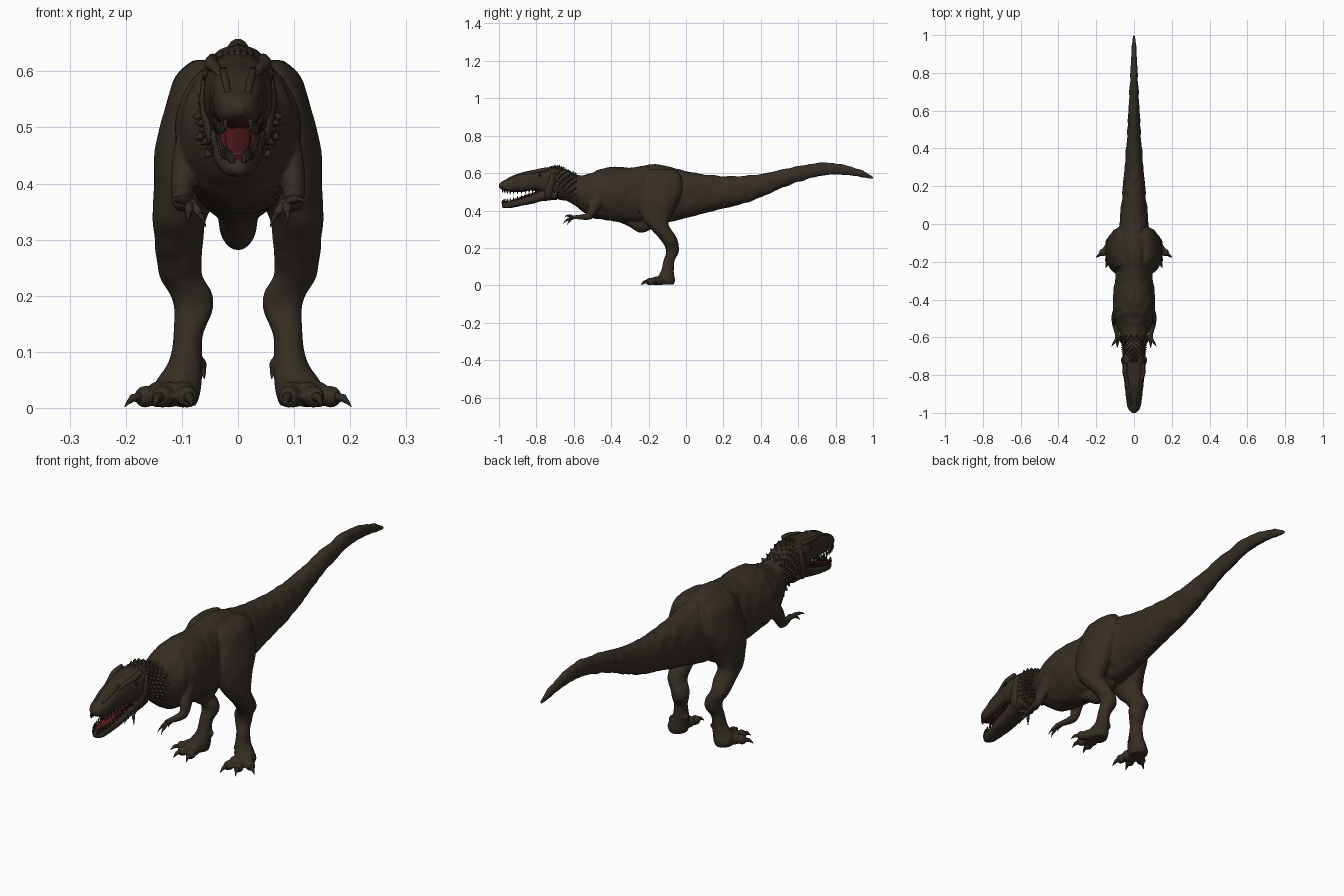
import bpy, bmesh, math
from mathutils import Vector, noise

if "Cube" in bpy.data.objects:
    bpy.data.objects.remove(bpy.data.objects["Cube"])


def material(name, rgb):
    m = bpy.data.materials.new(name)
    m.diffuse_color = (*rgb, 1)
    m.use_nodes = True
    m.node_tree.nodes["Principled BSDF"].inputs["Base Color"].default_value = m.diffuse_color
    return m


SKIN = material("dark brown skin", (0.036, 0.027, 0.017))
MOUTH = material("dark red mouth", (0.075, 0.010, 0.012))
CLAW = material("dark horn", (0.026, 0.020, 0.014))
EYE = material("black eye", (0.008, 0.006, 0.005))


def smooth_rows(rows, sub):
    """Catmull-Rom interpolation of tuples."""
    out = []
    for i in range(len(rows) - 1):
        p = [rows[max(i - 1, 0)], rows[i], rows[i + 1], rows[min(i + 2, len(rows) - 1)]]
        for k in range(sub):
            t = k / sub
            out.append(tuple(0.5 * (2 * b + (c - a) * t + (2 * a - 5 * b + 4 * c - d) * t * t
                                    + (3 * b - a - 3 * c + d) * t ** 3) for a, b, c, d in zip(*p)))
    return out + [tuple(rows[-1])]


def loft(bm, rows, mode="", n=20, sub=4, side=1, rough=0.0, power=1.0):
    """Skin rows (x, y, z, ru, rv). Mode Y: upright rings, Z: level rings, else rings across the path."""
    rows = smooth_rows(rows, sub)
    pts = [Vector(r[:3]) for r in rows]
    rings = []
    for i, r in enumerate(rows):
        if mode:
            u, v = Vector((1, 0, 0)), Vector((0, 0, 1) if mode == "Y" else (0, 1, 0))
        else:
            t = (pts[min(i + 1, len(pts) - 1)] - pts[max(i - 1, 0)]).normalized()
            ref = Vector((0, 1, 0)) if abs(t.x) > 0.8 else Vector((1, 0, 0))
            u = (ref - t * ref.dot(t)).normalized()
            v = t.cross(u)
        ring = []
        for k in range(n):
            a = math.tau * k / n
            c, s = math.cos(a), math.sin(a)
            c, s = math.copysign(abs(c) ** power, c), math.copysign(abs(s) ** power, s)
            d = u * c * max(r[3], 0.0005) + v * s * max(r[4], 0.0005)
            p = pts[i] + d
            if rough:
                p += d.normalized() * rough * noise.noise(Vector((abs(p.x) * 40, p.y * 28, p.z * 14)))
            ring.append(bm.verts.new((p.x * side, p.y, p.z)))
        rings.append(ring)
    faces = [bm.faces.new(rings[0]), bm.faces.new(rings[-1])]
    for a, b in zip(rings, rings[1:]):
        for k in range(n):
            faces.append(bm.faces.new((a[k], a[(k + 1) % n], b[(k + 1) % n], b[k])))
    bmesh.ops.recalc_face_normals(bm, faces=faces)
    return faces


def profile(rows):
    """(y, top, bottom, half width) -> loft rows."""
    return [(0, y, (t + b) / 2, w, (t - b) / 2) for y, t, b, w in rows]


def spike(bm, base, tip, r, side=1, droop=0.0):
    b, t = Vector(base), Vector(tip)
    m = b.lerp(t, 0.55) + Vector((0, 0, droop))
    loft(bm, [(*b, r, r), (*m, r * 0.65, r * 0.65), (*t, 0.0005, 0.0005)], n=8, sub=2, side=side)


def finish(name, bm, mats, fuse=0.0):
    me = bpy.data.meshes.new(name)
    bm.to_mesh(me)
    bm.free()
    for m in mats:
        me.materials.append(m)
    ob = bpy.data.objects.new(name, me)
    bpy.context.collection.objects.link(ob)
    for p in me.polygons:
        p.use_smooth = True
    if fuse:
        mod = ob.modifiers.new("fuse", "REMESH")
        mod.mode = "VOXEL"
        mod.voxel_size = fuse
        mod.use_smooth_shade = True
        sm = ob.modifiers.new("soften", "SMOOTH")
        sm.factor, sm.iterations = 0.5, 3
    return ob


# Body: tail, trunk and neck in one loft, fused with limbs
TRUNK = profile([
    (1.0, .58, .57, .004), (.97, .60, .572, .009), (.9, .63, .585, .014), (.8, .652, .592, .019),
    (.72, .656, .585, .023), (.6, .637, .553, .029), (.5, .615, .515, .034), (.4, .595, .47, .042),
    (.3, .585, .435, .05), (.2, .585, .41, .06), (.1, .593, .385, .068), (0, .61, .36, .078),
    (-.08, .632, .34, .085), (-.16, .648, .335, .09), (-.22, .642, .33, .092), (-.30, .630, .33, .1),
    (-.38, .633, .34, .11), (-.45, .625, .352, .11), (-.51, .602, .365, .1), (-.56, .587, .4, .082),
    (-.62, .602, .443, .06), (-.68, .633, .458, .053), (-.73, .625, .48, .045)])
body = bmesh.new()
loft(body, TRUNK, "Y", n=48, sub=8, rough=0.005)
# Belly keel between the legs
loft(body, profile([(-.36, .36, .34, .02), (-.30, .37, .312, .034), (-.25, .38, .282, .034),
                    (-.20, .38, .292, .032), (-.12, .38, .34, .02)]), "Y")

LEG = [(.05, -.13, .62, .03, .07), (.07, -.13, .59, .042, .1), (.082, -.135, .52, .052, .117),
       (.088, -.15, .45, .06, .111), (.094, -.16, .38, .057, .088), (.105, -.155, .33, .046, .062),
       (.105, -.125, .29, .043, .053), (.103, -.09, .24, .037, .044), (.083, -.075, .2, .038, .036),
       (.08, -.075, .17, .035, .033), (.09, -.092, .13, .026, .03), (.095, -.1, .08, .031, .034),
       (.105, -.105, .05, .04, .042), (.11, -.105, .025, .042, .046), (.11, -.105, .004, .035, .038)]
TOES = [(.088, -.212), (.14, -.205), (.178, -.16)]
UPPER_ARM = [(.085, -.45, .5, .02, .03), (.09, -.475, .45, .026, .034), (.098, -.5, .405, .022, .028),
             (.1, -.51, .375, .019, .02)]
FOREARM = [(.1, -.5, .368, .012, .012), (.1, -.525, .367, .017, .017), (.094, -.56, .365, .014, .014),
           (.088, -.585, .365, .013, .011), (.085, -.61, .362, .018, .01)]
FINGERS = [(.108, -.632, .372), (.088, -.638, .348), (.068, -.622, .345)]
HEEL = Vector((.108, -.11, .03))

claws = bmesh.new()
fingers = bmesh.new()
for s in (1, -1):
    loft(body, LEG, "Z", n=32, sub=6, side=s, rough=0.004)
    loft(body, UPPER_ARM, side=s)
    loft(body, FOREARM, side=s)
    # Toes with knuckles and hooked claws
    for x, y in TOES:
        tip = Vector((x, y, .018))
        row = [(*HEEL.lerp(tip, f), r, r) for f, r in
               ((0, .024), (.3, .02), (.5, .024), (.68, .018), (.85, .02), (1, .013))]
        loft(body, row, side=s, n=14)
        d = (tip - HEEL).normalized() * .03
        spike(claws, tip - d * .3, tip + d - Vector((0, 0, .012)), .011, s, .008)
    # Small raised rear toe
    loft(body, [(.085, -.085, .085, .013, .013), (.068, -.09, .08, .012, .012), (.062, -.1, .07, .008, .008)],
         side=s, n=10)
    spike(claws, (.063, -.1, .07), (.06, -.115, .052), .006, s)
    # Fingers
    for f in FINGERS:
        w, t = Vector((.086, -.6, .362)), Vector(f)
        m = w.lerp(t, .5) + Vector((0, 0, .004))
        loft(fingers, [(*w, .008, .008), (*m, .0075, .0075), (*t, .006, .006)], side=s, n=10)
        d = (t - w).normalized() * .02
        spike(claws, t - d * .2, t + d - Vector((0, 0, .012)), .0055, s, .004)
finish("body", body, [SKIN], fuse=0.0045)
finish("fingers", fingers, [SKIN])
finish("claws", claws, [CLAW])

# Head with upper jaw; palate faces are red
UPPER = profile([
    (-.62, .612, .45, .05), (-.68, .632, .465, .056), (-.73, .63, .482, .062), (-.78, .622, .5, .062),
    (-.82, .615, .506, .054), (-.88, .604, .5, .047), (-.94, .576, .5, .04), (-.98, .557, .51, .028),
    (-1.0, .542, .522, .01)])
LOWER = profile([
    (-.69, .53, .455, .05), (-.76, .515, .452, .05), (-.82, .487, .437, .045), (-.88, .467, .425, .04),
    (-.94, .45, .414, .032), (-.97, .445, .413, .022), (-.985, .436, .42, .01)])
for name, rows, up in (("head", UPPER, -1), ("lower_jaw", LOWER, 1)):
    bm = bmesh.new()
    loft(bm, rows, "Y", n=36, sub=6, rough=0.003, power=0.8)
    if up < 0:
        for s in (1, -1):  # brow ridge, snout ridge and cheek
            loft(bm, [(.03, -.87, .592, .006, .006), (.04, -.82, .606, .01, .009), (.048, -.78, .613, .012, .012),
                      (.045, -.735, .622, .01, .01)], side=s, n=12)
            loft(bm, [(.018, -.96, .563, .005, .004), (.022, -.92, .582, .007, .007),
                      (.026, -.86, .602, .007, .006)], side=s, n=12)
            loft(bm, [(.05, -.71, .6, .012, .012), (.055, -.72, .55, .014, .02), (.05, -.735, .5, .012, .022),
                      (.045, -.74, .47, .008, .014)], side=s, n=12)
    bm.normal_update()
    for f in bm.faces:
        if f.normal.z * up > 0.85 and f.calc_center_median().y < -.74:
            f.material_index = 1
    finish(name, bm, [SKIN, MOUTH])

# Throat lining and tongue
bm = bmesh.new()
loft(bm, profile([(-.70, .535, .465, .036), (-.75, .525, .47, .036), (-.785, .515, .475, .026)]), "Y")
loft(bm, profile([(-.74, .515, .48, .026), (-.82, .496, .47, .024), (-.9, .468, .45, .018),
                  (-.94, .456, .445, .008)]), "Y")
finish("throat_and_tongue", bm, [MOUTH])

# Teeth along both jaw edges
bm = bmesh.new()
for rows, up in ((UPPER, -1), (LOWER, 1)):
    for r in smooth_rows(rows, 3):
        if -.985 < r[1] < -.79:
            for s in (1, -1):
                x, z = r[3] * .8, r[2] + up * r[4] * .8
                spike(bm, (x, r[1], z), (x, r[1], z + up * .022), .005, s)
finish("teeth", bm, [CLAW])

# Eyes
bm = bmesh.new()
for s in (1, -1):
    loft(bm, [(.05, -.79, .588, .002, .002), (.054, -.782, .588, .009, .009), (.05, -.77, .588, .002, .002)],
         "Y", side=s, n=12)
finish("eyes", bm, [EYE])

# Horny knobs on the back of the head and neck
bm = bmesh.new()
for i, r in enumerate(smooth_rows(TRUNK[-4:], 5)):
    if not -.735 < r[1] < -.59:
        continue
    for k in range(6):
        a = math.radians(90 - k * 24 - (i % 2) * 12)
        d = Vector((math.cos(a), 0.3, math.sin(a)))
        p = Vector((math.cos(a) * r[3] * .97, r[1], r[2] + math.sin(a) * r[4] * .97))
        for s in ((1, -1) if abs(p.x) > .002 else (1,)):
            spike(bm, p, p + d * .015, .008, s)
finish("neck_knobs", bm, [SKIN])
